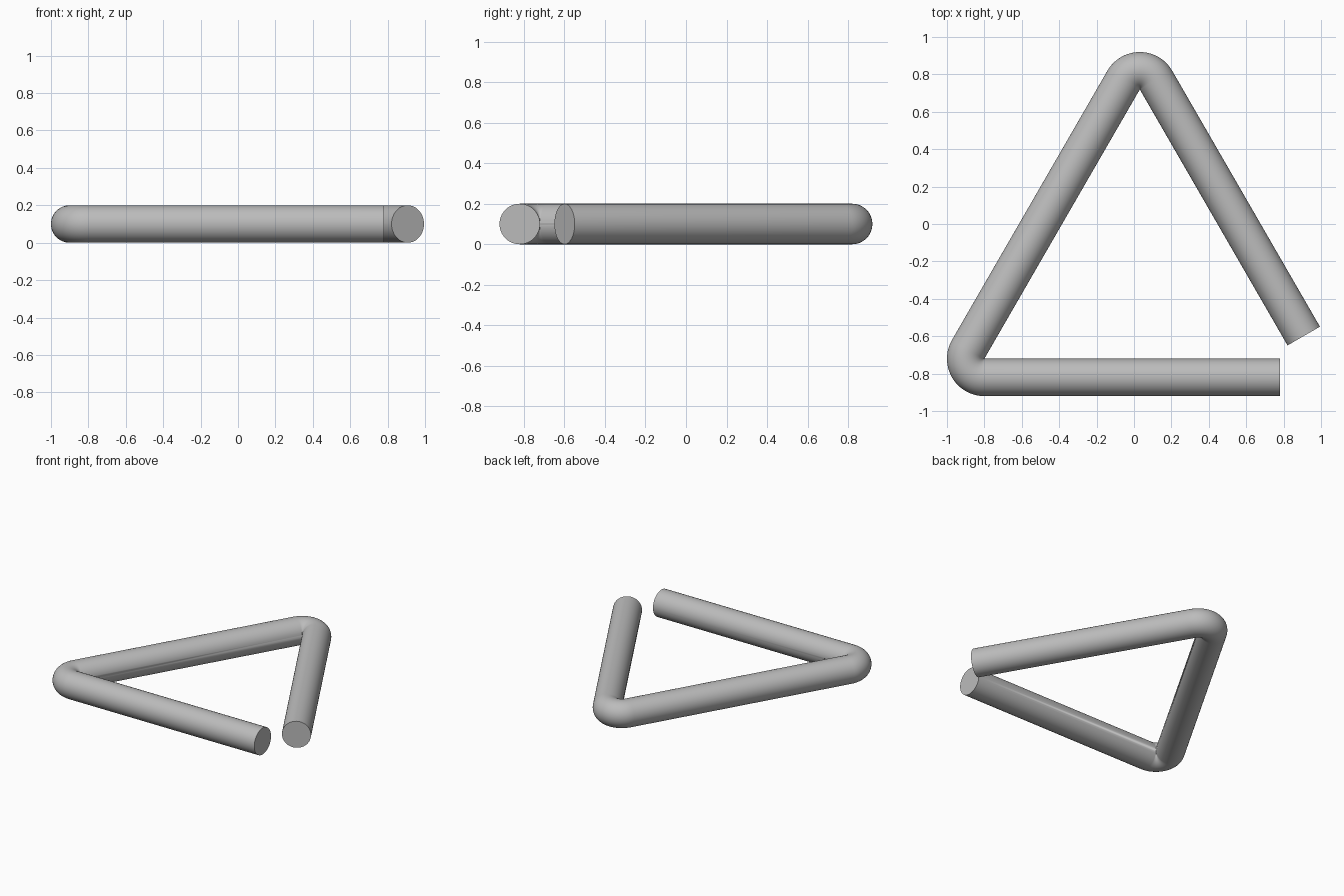
import bpy, bmesh
from math import radians
from mathutils import Vector, Matrix

cube = bpy.data.objects.get("Cube")
if cube:
    bpy.data.objects.remove(cube, do_unlink=True)

R = 0.1            # rod radius, also the bend radius
END_LEG = 1.58     # the two open legs
MID_LEG = 1.662    # the leg between the bends
START = Vector((0.78, -0.82, R))

grey = bpy.data.materials.new("grey_metal")
grey.use_nodes = True
grey.diffuse_color = (0.5, 0.5, 0.5, 1)
grey.node_tree.nodes["Principled BSDF"].inputs["Base Color"].default_value = (0.5, 0.5, 0.5, 1)

bm = bmesh.new()


def straight(edges, direction, length):
    """Extrude the open ring along a direction; return the new ring."""
    geom = bmesh.ops.extrude_edge_only(bm, edges=edges)["geom"]
    verts = [g for g in geom if isinstance(g, bmesh.types.BMVert)]
    bmesh.ops.translate(bm, verts=verts, vec=direction * length)
    return [g for g in geom if isinstance(g, bmesh.types.BMEdge)]


def bend(edges, centre, degrees):
    """Sweep the open ring around a vertical axis; return the new ring."""
    geom = bmesh.ops.spin(bm, geom=edges, cent=centre, axis=(0, 0, 1),
                          angle=radians(degrees), steps=24)["geom_last"]
    return [g for g in geom if isinstance(g, bmesh.types.BMEdge)]


# Starting ring and its cap, facing along the front leg
bmesh.ops.create_circle(bm, cap_ends=False, segments=48, radius=R,
                        matrix=Matrix.Translation(START) @ Matrix.Rotation(radians(90), 4, 'Y'))
ring = bm.edges[:]
first_ring = ring[:]

# Three legs joined by two tight 120 degree bends
heading = Vector((-1, 0, 0))
position = START.copy()
turn = Matrix.Rotation(radians(-120), 3, 'Z')
for i, length in enumerate((END_LEG, MID_LEG, END_LEG)):
    ring = straight(ring, heading, length)
    position += heading * length
    if i < 2:
        inward = Vector((heading.y, -heading.x, 0))
        centre = position + inward * R
        ring = bend(ring, centre, -120)
        position = centre + turn @ (position - centre)
        heading = turn @ heading

# Flat end caps
bmesh.ops.contextual_create(bm, geom=first_ring)
bmesh.ops.contextual_create(bm, geom=ring)

# Merge the pinched points inside the bends
bmesh.ops.remove_doubles(bm, verts=bm.verts[:], dist=0.0002)
bmesh.ops.recalc_face_normals(bm, faces=bm.faces[:])

mesh = bpy.data.meshes.new("bent_rod")
bm.to_mesh(mesh)
bm.free()
mesh.materials.append(grey)
rod = bpy.data.objects.new("bent_rod", mesh)
bpy.context.collection.objects.link(rod)

bpy.ops.object.select_all(action='DESELECT')
rod.select_set(True)
bpy.context.view_layer.objects.active = rod
bpy.ops.object.shade_smooth_by_angle(angle=radians(40))
